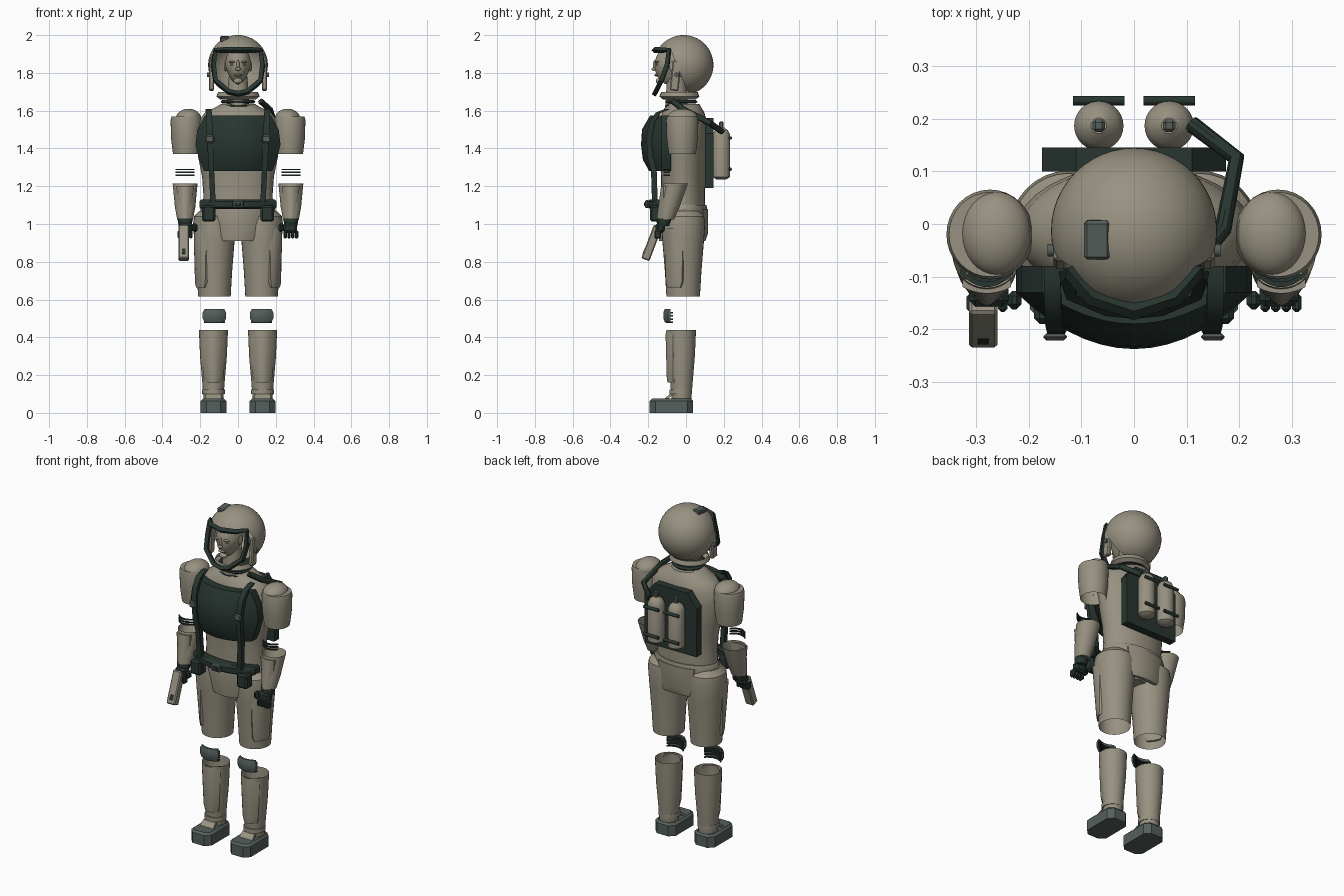
import bpy
import bmesh
import math
from mathutils import Matrix, Vector

if "Cube" in bpy.data.objects:
    bpy.data.objects.remove(bpy.data.objects["Cube"])


def material(name, red, green, blue):
    made = bpy.data.materials.new(name)
    made.use_nodes = True
    made.diffuse_color = (red, green, blue, 1)
    made.node_tree.nodes["Principled BSDF"].inputs["Base Color"].default_value = (red, green, blue, 1)
    return made


SUIT = material("suit_beige", .31, .285, .22)
DARK = material("dark_green", .021, .036, .029)
GREY = material("slate_grey", .09, .115, .105)
parts = []


def finish(name, mat, bm, matrix=Matrix()):
    bmesh.ops.recalc_face_normals(bm, faces=bm.faces)
    bm.transform(matrix)
    mesh = bpy.data.meshes.new(name)
    bm.to_mesh(mesh)
    bm.free()
    mesh.materials.append(mat)
    part = bpy.data.objects.new(name, mesh)
    bpy.context.collection.objects.link(part)
    parts.append(part)


def loft(name, mat, rings, x=0, y=0, base=0, ratio=1, lean=0, bottom=True, top=True, sides=32):
    """Stacked ellipses given as (height, width); depth = base + ratio * width; lean shifts y with height."""
    bm = bmesh.new()
    loops = []
    for z, width in rings:
        depth = base + ratio * width
        middle = y + lean * (z - rings[0][0])
        angles = [math.tau * i / sides for i in range(sides)]
        loops.append([bm.verts.new((x + width * math.cos(a), middle + depth * math.sin(a), z)) for a in angles])
    for low, high in zip(loops, loops[1:]):
        for i in range(sides):
            bm.faces.new((low[i - 1], low[i], high[i], high[i - 1]))
    if bottom:
        bm.faces.new(loops[0])
    if top:
        bm.faces.new(loops[-1])
    finish(name, mat, bm)


def plate(name, mat, rows, thick, x=0, slope=0, edge=None, matrix=Matrix(), columns=14):
    """Curved panel of (height, half width, middle y) rows, bending to the y of its edges."""
    bm = bmesh.new()
    grid = []
    for z, width, front in rows:
        bend = 0 if edge is None else edge - front
        steps = [2 * i / columns - 1 for i in range(columns + 1)]
        grid.append([bm.verts.new((x + slope * z + width * u, front + bend * u * u, z)) for u in steps])
    for low, high in zip(grid, grid[1:]):
        for i in range(columns):
            bm.faces.new((low[i], low[i + 1], high[i + 1], high[i]))
    back = bmesh.ops.extrude_face_region(bm, geom=bm.faces[:], use_keep_orig=True)["geom"]
    bmesh.ops.translate(bm, verts=[v for v in back if isinstance(v, bmesh.types.BMVert)], vec=(0, thick, 0))
    finish(name, mat, bm, matrix)


def box(name, mat, at, size, tilt=0, bevel=.006):
    bm = bmesh.new()
    bmesh.ops.create_cube(bm, size=1, matrix=Matrix.Diagonal((*size, 1)))
    bmesh.ops.bevel(bm, geom=bm.edges[:], offset=bevel, segments=1, affect='EDGES')
    finish(name, mat, bm, Matrix.Translation(at) @ Matrix.Rotation(tilt, 4, 'X'))


def ball(name, mat, at, size, jaw=0):
    """Ellipsoid whose lower half can narrow towards a jaw."""
    bm = bmesh.new()
    bmesh.ops.create_uvsphere(bm, u_segments=32, v_segments=20, radius=1)
    for v in bm.verts:
        v.co.x *= 1 + jaw * min(v.co.z, 0)
    finish(name, mat, bm, Matrix.Translation(at) @ Matrix.Diagonal((*size, 1)))


def rod(name, mat, at, radius, length):
    """Cylinder lying from side to side."""
    bm = bmesh.new()
    bmesh.ops.create_cone(bm, segments=16, radius1=radius, radius2=radius, depth=length, cap_ends=True)
    finish(name, mat, bm, Matrix.Translation(at) @ Matrix.Rotation(math.pi / 2, 4, 'Y'))


def tube(name, mat, points, radius, closed=False, roundness=0):
    curve = bpy.data.curves.new(name, 'CURVE')
    curve.dimensions = '3D'
    curve.bevel_depth = radius
    curve.bevel_resolution = roundness
    curve.use_fill_caps = True
    spline = curve.splines.new('POLY')
    spline.points.add(len(points) - 1)
    for point, place in zip(spline.points, points):
        point.co = (*place, 1)
    spline.use_cyclic_u = closed
    path = bpy.data.objects.new(name + "_path", curve)
    bpy.context.collection.objects.link(path)
    bm = bmesh.new()
    bm.from_mesh(path.evaluated_get(bpy.context.evaluated_depsgraph_get()).to_mesh())
    bpy.data.objects.remove(path)
    finish(name, mat, bm)


# Helmet shell, cut open below the brow and in front of a slanted plane
bm = bmesh.new()
bmesh.ops.create_uvsphere(bm, u_segments=48, v_segments=32, radius=.158,
                          matrix=Matrix.Translation((0, -.013, 1.842)))
brow, forward = Vector((0, -.08, 1.92)), Vector((0, -1, -.4))
for normal in (forward, Vector((0, 0, 1))):
    everything = bm.verts[:] + bm.edges[:] + bm.faces[:]
    bmesh.ops.bisect_plane(bm, geom=everything, plane_co=brow, plane_no=normal)
offsets = {face: face.calc_center_median() - brow for face in bm.faces}
opening = [face for face, offset in offsets.items() if offset.dot(forward) > 0 and offset.z < 0]
bmesh.ops.delete(bm, geom=opening, context='FACES')
finish("helmet", SUIT, bm)
half = [(.08, -.14, 1.92), (.12, -.09, 1.92), (.13, -.1, 1.84), (.12, -.13, 1.76), (.05, -.16, 1.7)]
mirrored = [(-x, y, z) for x, y, z in reversed(half)]
tube("visor_frame", DARK, [(0, -.166, 1.92), *half, (0, -.165, 1.69), *mirrored], radius=.016, closed=True)
box("helmet_lamp", GREY, at=(-.07, -.03, 1.98), size=(.05, .075, .025), tilt=.1)

# Head and face
ball("head", SUIT, at=(0, -.078, 1.84), size=(.068, .088, .105), jaw=.35)
ball("nose_bridge", SUIT, at=(0, -.162, 1.84), size=(.009, .014, .028))
ball("nose_tip", SUIT, at=(0, -.17, 1.82), size=(.014, .013, .009))
ball("lips", SUIT, at=(0, -.155, 1.788), size=(.022, .012, .007))
ball("chin", SUIT, at=(0, -.14, 1.757), size=(.024, .02, .016))
loft("neck", SUIT, [(1.62, .06), (1.78, .05)], y=-.05)
for side in (-1, 1):
    ball("brow", SUIT, at=(side * .027, -.152, 1.858), size=(.021, .012, .006))
    ball("eye", SUIT, at=(side * .027, -.149, 1.843), size=(.013, .011, .006))
    ball("ear", SUIT, at=(side * .066, -.07, 1.835), size=(.008, .018, .028))
    box("helmet_side_plate", SUIT, at=(side * .14, -.055, 1.785), size=(.026, .046, .16), tilt=-.1)
    rod("helmet_knob", GREY, at=(side * .155, -.05, 1.79), radius=.012, length=.02)

# Collar and neck bellows
for fold in range(3):
    low = 1.615 + fold * .022
    loft("neck_bellows", DARK, [(low, .082), (low + .01, .094), (low + .02, .082)], y=-.025, ratio=.93)
loft("helmet_collar", SUIT, [(1.66, .095), (1.675, .115), (1.7, .105)], y=-.035, ratio=.92, bottom=False, top=False)

# Torso and pelvis
loft("torso", SUIT, [(1.05, .19), (1.15, .183), (1.25, .19), (1.35, .21), (1.46, .225), (1.54, .215),
                     (1.59, .175), (1.62, .115), (1.635, .09)], y=-.015, base=.06, ratio=.3)
loft("pelvis", SUIT, [(.92, .06), (.95, .12), (1.02, .19), (1.08, .2), (1.1, .19)], y=-.01, base=.05, ratio=.36)
plate("front_flap", SUIT, [(.91, .08, -.142), (1.03, .118, -.158), (1.09, .118, -.15)], thick=.03, edge=-.12)
plate("back_flap", SUIT, [(.91, .085, .085), (.95, .1, .098), (1.08, .12, .098)], thick=.018, edge=.075)

# Chest plate, straps and belt
plate("chest_plate", DARK, [(1.28, .18, -.195), (1.34, .205, -.228), (1.42, .225, -.238), (1.5, .215, -.233),
                            (1.575, .175, -.19)], thick=.05, edge=-.13)
plate("belt", DARK, [(1.08, .195, -.19), (1.09, .205, -.205), (1.12, .205, -.205), (1.13, .195, -.19)],
      thick=.045, edge=-.13)
box("belt_buckle", GREY, at=(0, -.207, 1.105), size=(.06, .022, .042))
box("buckle_center", DARK, at=(0, -.218, 1.105), size=(.03, .008, .02), bevel=.002)
for side in (-1, 1):
    plate("strap", DARK, [(1.12, .014, -.18), (1.28, .014, -.185), (1.36, .015, -.205), (1.46, .016, -.21),
                          (1.54, .016, -.195), (1.59, .016, -.16), (1.61, .016, -.11)],
          thick=.03, x=side * .08, slope=side * .047, columns=2)
    box("strap_buckle", GREY, at=(side * .15, -.215, 1.45), size=(.045, .014, .04))
    box("belt_pouch", DARK, at=(side * .155, -.16, 1.055), size=(.07, .06, .085), bevel=.01)

# Backpack with two tanks and a hose
plate("backpack", DARK, [(1.19, .172, .1), (1.48, .175, .1), (1.56, .11, .1)], thick=.046, columns=2)
for side in (-1, 1):
    x = side * .067
    loft("air_tank", SUIT, [(1.235, .025), (1.25, .047), (1.47, .047), (1.495, .036), (1.51, .015)], x=x, y=.187)
    box("tank_valve", GREY, at=(x, .187, 1.523), size=(.024, .024, .04))
    for height in (1.29, 1.455):
        rod("tank_clamp", DARK, at=(x, .235, height), radius=.009, length=.098)
tube("air_hose", DARK, [(.11, .19, 1.49), (.195, .125, 1.535), (.17, -.01, 1.605), (.12, -.07, 1.65)],
     radius=.016, roundness=3)

for side in (-1, 1):
    # Arms
    x = side * .28
    loft("shoulder_shell", SUIT, [(1.37, .07), (1.45, .08), (1.55, .083), (1.57, .078)],
         x=side * .274, y=-.02, ratio=1.03, bottom=False)
    ball("shoulder_cap", SUIT, at=(side * .262, -.018, 1.56), size=(.066, .08, .05))
    for rib in range(3):
        low = 1.255 + rib * .015
        plate("elbow_rib", DARK, [(low, .05, -.12), (low + .007, .05, -.12)], thick=.01, x=x, edge=-.095)
    loft("forearm", SUIT, [(1.025, .042), (1.09, .054), (1.215, .066)], x=x, y=-.105, lean=.26, top=False)
    plate("forearm_plate", SUIT, [(1.03, .032, -.155), (1.2, .046, -.132)], thick=.018, x=x, edge=-.12)
    loft("glove_cuff", DARK, [(.99, .034), (1.03, .041)], x=x, y=-.12, ratio=.9, lean=.2)
    box("palm", DARK, at=(side * .276, -.135, .98), size=(.075, .045, .055), bevel=.012)
    box("thumb", DARK, at=(side * .228, -.145, .98), size=(.028, .035, .045), bevel=.01)
    for finger in range(4):
        box("finger", DARK, at=(side * (.25 + finger * .02), -.15, .945), size=(.018, .035, .045))

    # Thighs and knees
    x = side * .125
    loft("thigh", SUIT, [(.615, .086), (.75, .094), (.9, .106), (1, .113), (1.04, .108), (1.07, .08)],
         x=x, y=-.015, ratio=1.03, bottom=False)
    turn = Matrix.Translation((x, -.016, 0)) @ Matrix.Rotation(side, 4, 'Z')
    plate("thigh_plate", SUIT, [(.665, .04, -.096), (.69, .05, -.1), (.9, .058, -.116), (.98, .05, -.121)],
          thick=.02, edge=-.09, matrix=turn)
    plate("knee_pad", GREY, [(.48, .052, -.112), (.5, .062, -.12), (.53, .062, -.12), (.55, .052, -.112)],
          thick=.012, x=x, edge=-.095)
    for rib in range(4):
        low = .475 + rib * .017
        plate("knee_rib", DARK, [(low, .055, -.108), (low + .008, .055, -.108)], thick=.012, x=x, edge=-.082)

    # Shins and ankles
    x = side * .13
    loft("shin", SUIT, [(.07, .052), (.17, .06), (.3, .071), (.44, .077)], x=x, y=-.024, top=False)
    plate("shin_plate", SUIT, [(.16, .044, -.098), (.19, .052, -.102), (.41, .063, -.108), (.435, .055, -.106)],
          thick=.015, x=x, edge=-.068)
    loft("ankle_ring", SUIT, [(.1, .06), (.125, .06)], x=x, y=-.028)
    plate("boot_tongue", SUIT, [(.07, .045, -.12), (.1, .04, -.085)], thick=.02, x=x)

    # Boot with chamfered corners and a narrower top
    bm = bmesh.new()
    bmesh.ops.create_cube(bm, size=1, matrix=Matrix.Diagonal((.136, .23, .075, 1)))
    upright = [e for e in bm.edges if abs(e.verts[0].co.z - e.verts[1].co.z) > .01]
    bmesh.ops.bevel(bm, geom=upright, offset=.03, segments=1, affect='EDGES')
    rim = [e for e in bm.edges if min(v.co.z for v in e.verts) > 0]
    bmesh.ops.bevel(bm, geom=rim, offset=.012, segments=1, affect='EDGES')
    finish("boot", GREY, bm, Matrix.Translation((x, -.077, .0375)))

# Device held in the right hand
box("handheld_device", SUIT, at=(-.287, -.182, .9), size=(.055, .046, .19), tilt=-.36)
box("device_socket", DARK, at=(-.287, -.222, .855), size=(.02, .006, .03), tilt=-.36, bevel=.001)

# Smooth shading with sharp edges kept
bpy.ops.object.select_all(action='DESELECT')
for part in parts:
    part.select_set(True)
bpy.context.view_layer.objects.active = parts[0]
bpy.ops.object.shade_smooth_by_angle(angle=math.radians(35))
